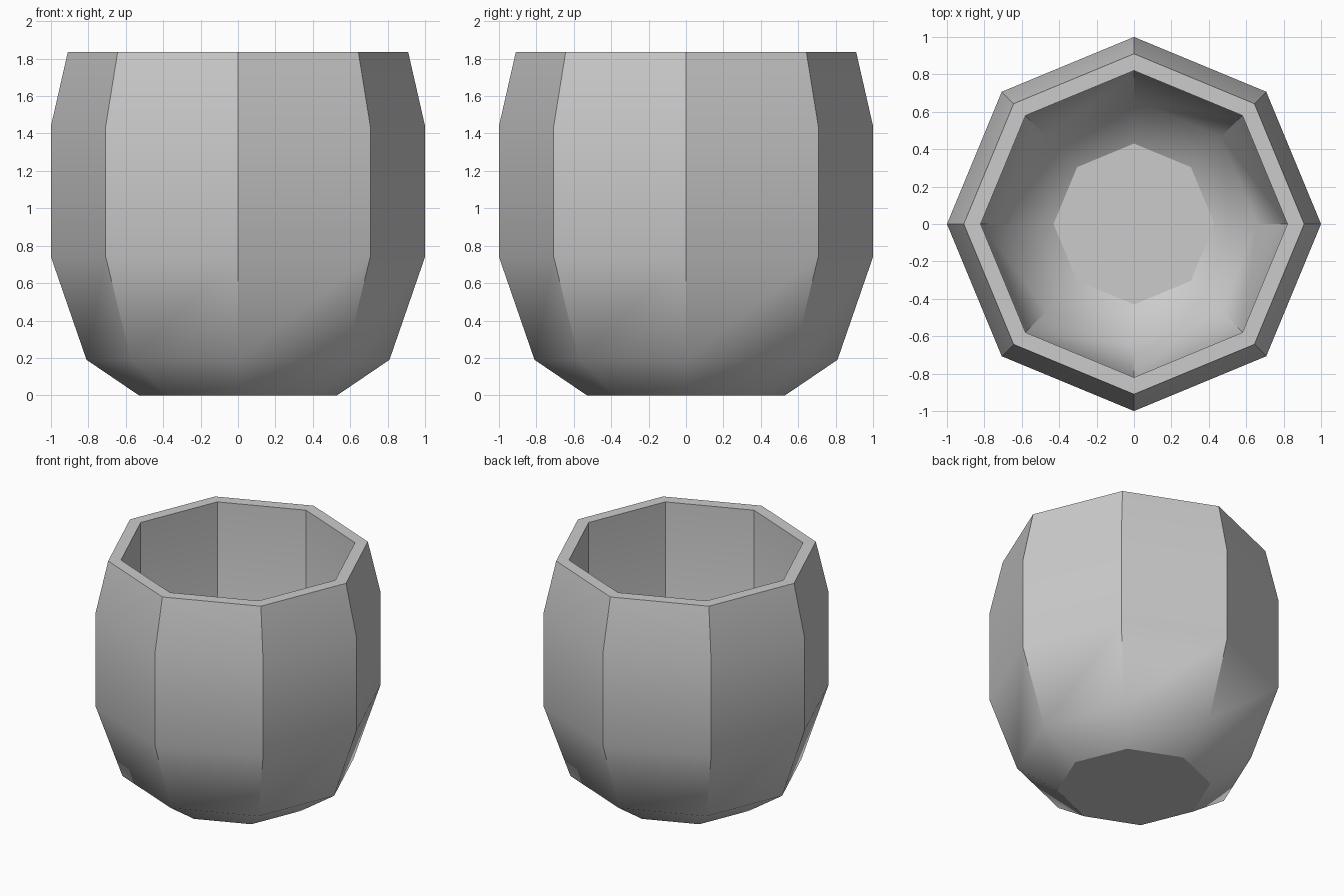
import bpy
import bmesh
from math import cos, sin, tau

if "Cube" in bpy.data.objects:
    bpy.data.objects.remove(bpy.data.objects["Cube"])

SIDES = 8

# Profile as (radius, height): outer base, up the outside, over the rim, down the inside
profile = [
    (0.53, 0.0), (0.81, 0.19), (1.0, 0.74), (1.0, 1.44), (0.91, 1.835),
    (0.82, 1.835), (0.82, 0.76), (0.66, 0.29), (0.43, 0.14),
]
SHARP_RINGS = {0, 4, 5, 8}     # base, two rim edges, inner floor
SOFT_BANDS = {0, 4, 7}         # bands whose upright edges stay soft

bm = bmesh.new()
rings = [[bm.verts.new((r * cos(tau * i / SIDES), r * sin(tau * i / SIDES), z))
          for i in range(SIDES)] for r, z in profile]

# Wall bands
for lower, upper in zip(rings, rings[1:]):
    for i in range(SIDES):
        j = (i + 1) % SIDES
        bm.faces.new((lower[i], lower[j], upper[j], upper[i]))

# Underside and inner floor
bm.faces.new(rings[0][::-1])
bm.faces.new(rings[-1])

for face in bm.faces:
    face.smooth = True

# Crease the facets, rim and base
for k, ring in enumerate(rings):
    for i in range(SIDES):
        if k in SHARP_RINGS:
            bm.edges.get((ring[i], ring[(i + 1) % SIDES])).smooth = False
        if k < len(rings) - 1 and k not in SOFT_BANDS:
            bm.edges.get((ring[i], rings[k + 1][i])).smooth = False

bmesh.ops.recalc_face_normals(bm, faces=bm.faces)
mesh = bpy.data.meshes.new("cup")
bm.to_mesh(mesh)
bm.free()
cup = bpy.data.objects.new("cup", mesh)
bpy.context.collection.objects.link(cup)
